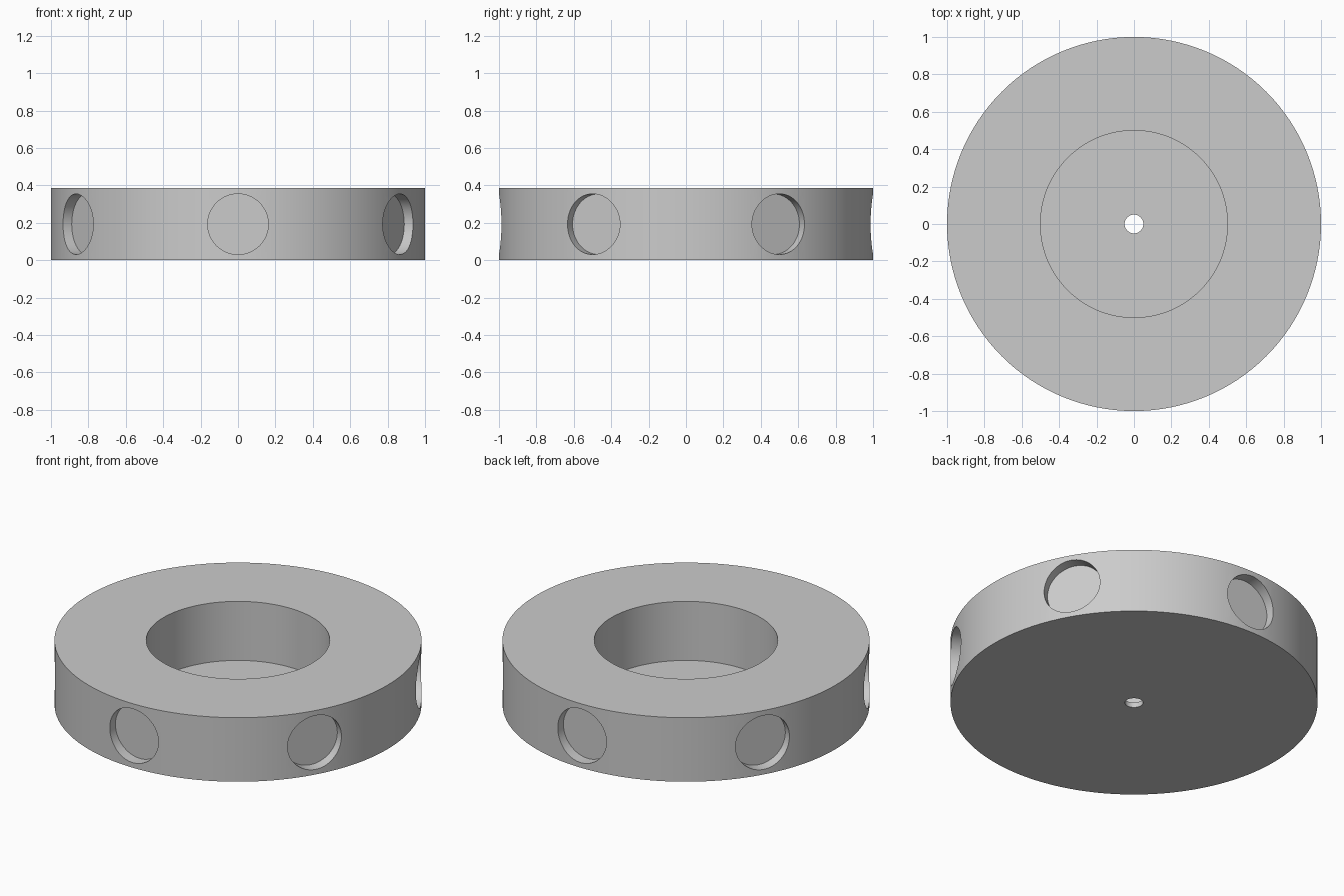
import bpy
import math
from mathutils import Vector

cube = bpy.data.objects.get("Cube")
if cube:
    bpy.data.objects.remove(cube, do_unlink=True)

HEIGHT = 0.385
FLOOR = 0.03        # thickness left under the top recess
POCKET_FLOOR = 0.933  # distance of each pocket floor from the axis

grey = bpy.data.materials.new("plain grey")
grey.use_nodes = True
colour = (0.6, 0.6, 0.6, 1)
grey.diffuse_color = colour
grey.node_tree.nodes["Principled BSDF"].inputs["Base Color"].default_value = colour


def cylinder(name, radius, depth, centre, axis=(0, 0, 1), sides=64):
    turn = Vector(axis).to_track_quat("Z", "Y").to_euler()
    bpy.ops.mesh.primitive_cylinder_add(
        vertices=sides, radius=radius, depth=depth, location=centre, rotation=turn)
    obj = bpy.context.object
    obj.name = name
    obj.data.materials.append(grey)
    return obj


def cut(body, cutter):
    mod = body.modifiers.new(cutter.name, "BOOLEAN")
    mod.operation = "DIFFERENCE"
    mod.solver = "EXACT"
    mod.object = cutter
    bpy.context.view_layer.objects.active = body
    bpy.ops.object.modifier_apply(modifier=mod.name)
    bpy.data.objects.remove(cutter, do_unlink=True)


# Round body
body = cylinder("ring_body", 1, HEIGHT, (0, 0, HEIGHT / 2), sides=128)

# Wide recess in the top and small hole through its floor
cut(body, cylinder("recess_cutter", 0.5, 1, (0, 0, FLOOR + 0.5), sides=128))
cut(body, cylinder("centre_hole_cutter", 0.05, 1, (0, 0, 0)))

# Six shallow round pockets around the rim
for i in range(6):
    angle = math.radians(30 + 60 * i)
    out = Vector((math.cos(angle), math.sin(angle), 0))
    centre = out * (POCKET_FLOOR + 0.1) + Vector((0, 0, HEIGHT / 2))
    cut(body, cylinder("pocket_cutter", 0.162, 0.2, centre, out))

# Smooth curved walls with crisp edges
bpy.ops.object.select_all(action="DESELECT")
body.select_set(True)
bpy.context.view_layer.objects.active = body
bpy.ops.object.shade_smooth_by_angle(angle=math.radians(30))
